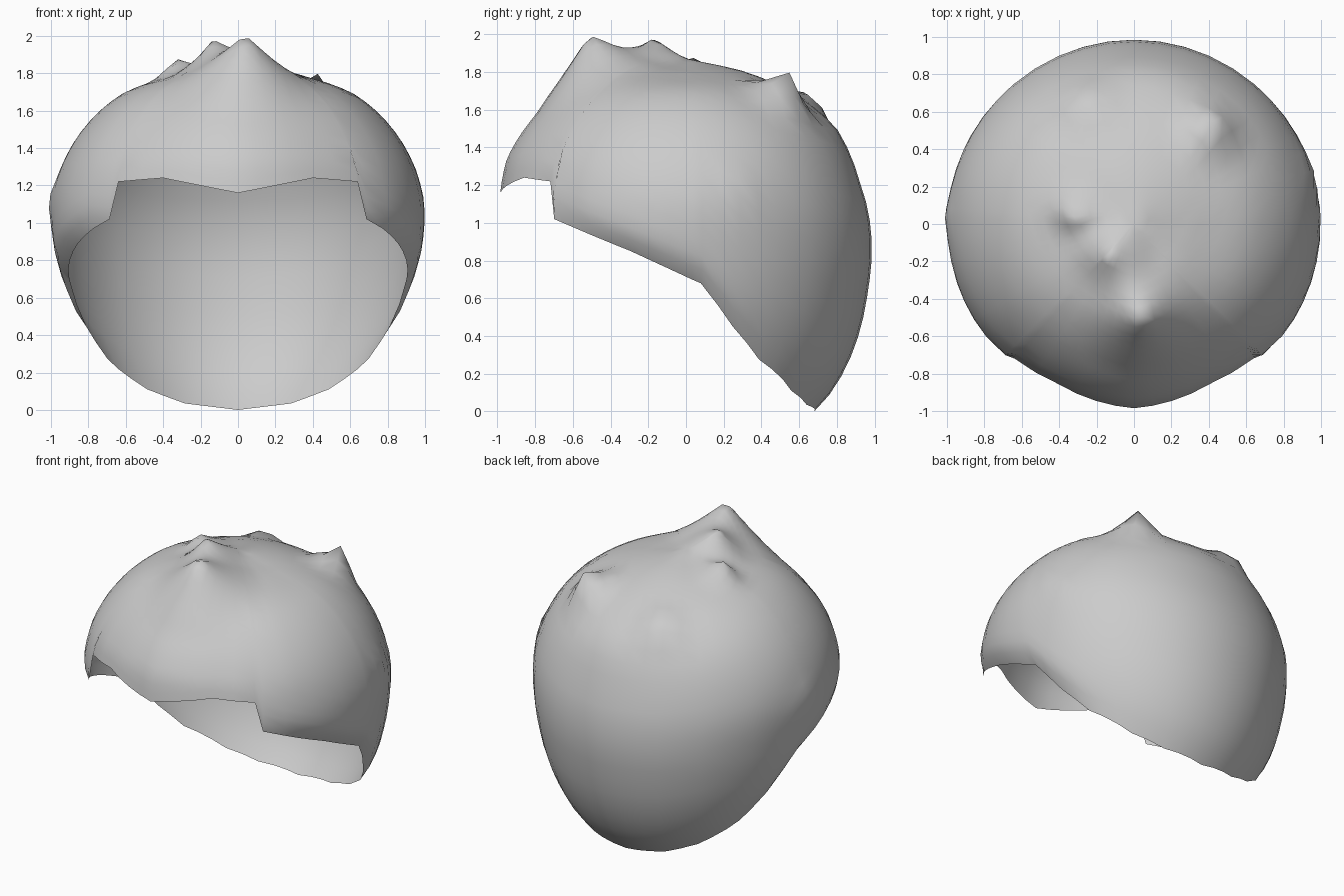
import bpy, bmesh, math
from mathutils import Vector

if "Cube" in bpy.data.objects:
    bpy.data.objects.remove(bpy.data.objects["Cube"])

CENTRE_Z = 0.9
ROWS = 24

# Half profiles (distance from axis, height), crown to hem
FRONT = [(0, 1.86), (.25, 1.85), (.5, 1.78), (.72, 1.65), (.87, 1.48), (.95, 1.34), (.985, 1.16),
         (.99, 1.0), (.96, .7), (.85, .4), (.6, .1)]
SIDE = [(0, 1.86), (.2, 1.82), (.4, 1.77), (.62, 1.69), (.75, 1.59), (.87, 1.445), (.95, 1.29),
        (.995, 1.12), (.98, .85), (.945, .65), (.87, .42), (.79, .26), (.68, .1), (.58, -.1)]
BACK = [(0, 1.86), (.2, 1.83), (.4, 1.77), (.6, 1.67), (.8, 1.5), (.92, 1.22), (.985, .9),
        (.965, .65), (.93, .46), (.87, .28), (.77, .1), (.68, 0), (.58, -.1)]
# Hem height by degrees away from the front; the sharp step is the temple notch
HEM = [(0, 1.16), (12, 1.2), (25, 1.24), (41.6, 1.22), (44.5, 1.02), (53, .97), (71.6, .85),
       (92, .7), (95, .68), (107, .45), (119, .275), (139, .11), (156, .035), (180, 0)]
# Tufts: root on the shell, tip, reach
TUFTS = [((.03, -.48, 1.78), (.04, -.51, 2.0), .42),
         ((-.12, -.15, 1.83), (-.13, -.17, 1.97), .26),
         ((-.31, .08, 1.79), (-.33, .02, 1.88), .2),
         ((.42, .5, 1.66), (.43, .58, 1.82), .24),
         ((-.25, .64, 1.61), (-.26, .69, 1.7), .22),
         ((-.98, .05, 1.1), (-1.0, .04, 1.12), .2),
         ((.93, .3, 1.15), (.95, .29, 1.2), .2)]


def lerp_table(table, t):
    for (a, va), (b, vb) in zip(table, table[1:]):
        if t <= b:
            return va + (vb - va) * max(0, t - a) / (b - a)
    return table[-1][1]


def polar(profile):
    return [(math.atan2(u, z - CENTRE_Z), math.hypot(u, z - CENTRE_Z)) for u, z in profile]


front, side, back = polar(FRONT), polar(SIDE), polar(BACK)


def shell_radius(phi, az):
    w = math.cos(az) ** 2
    end = front if math.cos(az) > 0 else back
    r = w * lerp_table(end, phi) + (1 - w) * lerp_table(side, phi)
    # Fringe is slightly flattened either side of its pointed middle
    off = abs(math.degrees(az)) - 27
    return r * (1 - .03 * max(0, 1 - abs(off) / 27) * math.sin(min(phi, 1.57)) ** 2)


def hem_angle(az, z):
    lo, hi = 0.0, 2.6
    for _ in range(30):
        mid = (lo + hi) / 2
        if CENTRE_Z + shell_radius(mid, az) * math.cos(mid) > z:
            lo = mid
        else:
            hi = mid
    return lo


def with_tufts(p):
    out = p.copy()
    for root, tip, reach in TUFTS:
        root, tip = Vector(root), Vector(tip)
        d = (p - root).length / reach
        if d < 1:
            out += (tip - root) * (1 - d) ** 1.8
    return out


# Column angles: hem corners plus even subdivisions, mirrored to the other side
half = []
for (a, _), (b, _) in zip(HEM, HEM[1:]):
    n = max(1, round((b - a) / 7))
    half += [a + (b - a) * i / n for i in range(n)]
half.append(180)
angles = half + [-a for a in reversed(half[1:-1])]

# Hair shell: open cap from crown to hem, its hem turned inwards at the sides
bm = bmesh.new()
crown = bm.verts.new(with_tufts(Vector((0, 0, 1.86))))
columns = []
for deg in angles:
    az = math.radians(deg)
    end = hem_angle(az, lerp_table(HEM, abs(deg)))
    lip = .06 * max(0, 1 - (abs(abs(deg) - 85) / 42) ** 2)
    col = []
    for i in range(1, ROWS + 1):
        phi = end * i / ROWS
        r = shell_radius(phi, az)
        tuck = 1 - lip * (0, .25, 1)[max(0, i - ROWS + 2)]
        h = r * math.sin(phi) * tuck
        p = Vector((h * math.sin(az), -h * math.cos(az), CENTRE_Z + r * math.cos(phi)))
        col.append(bm.verts.new(with_tufts(p)))
    columns.append(col)
for k, a in enumerate(columns):
    b = columns[(k + 1) % len(columns)]
    bm.faces.new((crown, a[0], b[0]))
    for i in range(ROWS - 1):
        bm.faces.new((a[i], a[i + 1], b[i + 1], b[i]))
bmesh.ops.recalc_face_normals(bm, faces=bm.faces)
if sum(f.normal.z * f.calc_area() for f in bm.faces) < 0:
    bmesh.ops.reverse_faces(bm, faces=bm.faces)
mesh = bpy.data.meshes.new("hair_cap")
bm.to_mesh(mesh)
bm.free()
hair = bpy.data.objects.new("hair_cap", mesh)
bpy.context.collection.objects.link(hair)
bpy.context.view_layer.objects.active = hair
hair.select_set(True)
bpy.ops.object.shade_smooth_by_angle(angle=math.radians(60))
